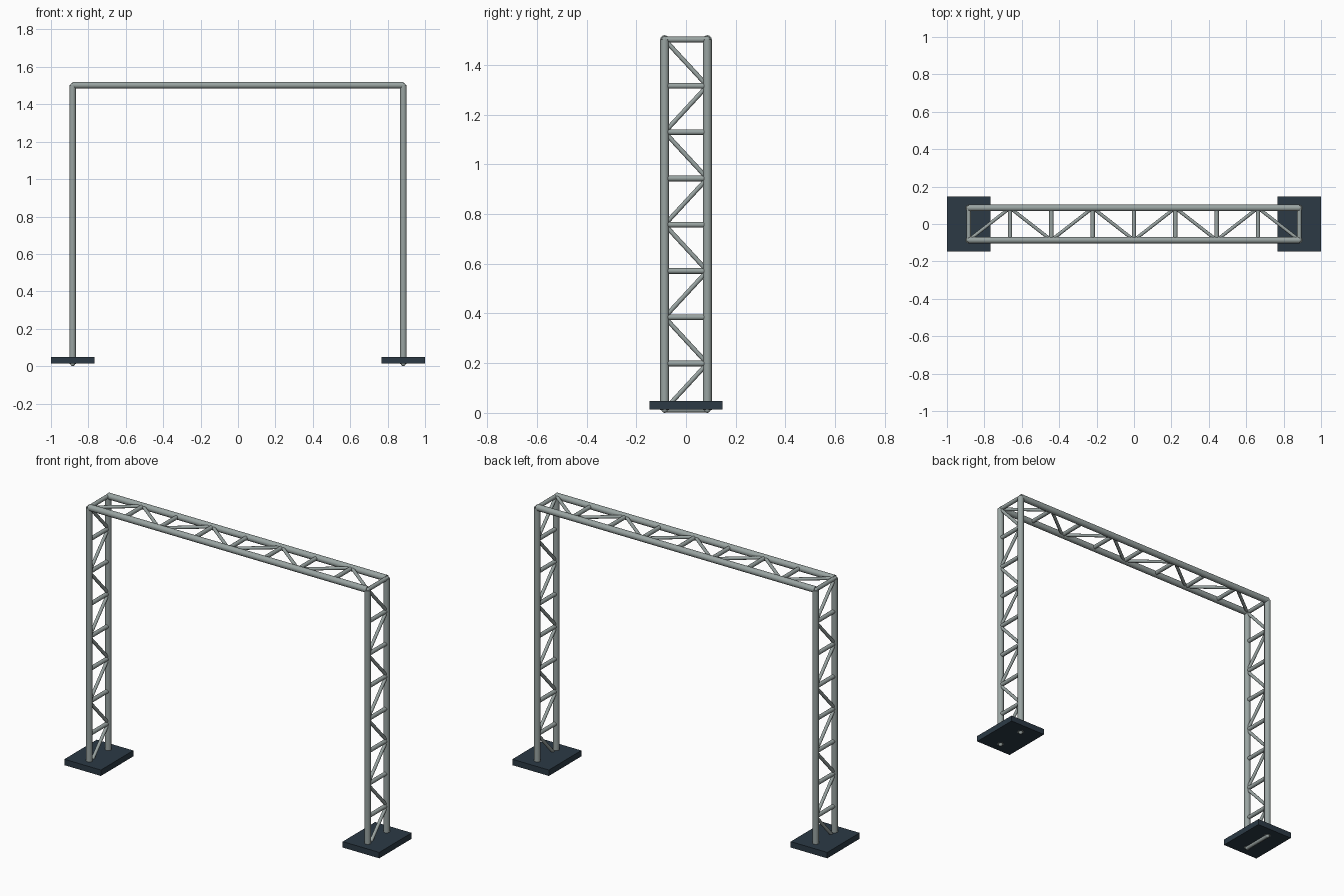
import bpy
import bmesh
from mathutils import Vector

if "Cube" in bpy.data.objects:
    bpy.data.objects.remove(bpy.data.objects["Cube"], do_unlink=True)

LEG_X = 0.884      # leg centre line
HALF = 0.086       # half spacing of the two chords
BOTTOM, TOP = 0.0125, 1.502
CHORD_R, RUNG_R, BRACE_R = 0.0178, 0.0115, 0.009
BAYS = 8


def make_material(name, rgb, rough):
    mat = bpy.data.materials.new(name)
    mat.use_nodes = True
    mat.diffuse_color = (*rgb, 1)
    bsdf = mat.node_tree.nodes["Principled BSDF"]
    bsdf.inputs["Base Color"].default_value = (*rgb, 1)
    bsdf.inputs["Roughness"].default_value = rough
    return mat


STEEL = make_material("grey_steel", (0.32, 0.37, 0.36), 0.5)
DARK = make_material("dark_slate", (0.025, 0.042, 0.06), 0.7)


def finish(name, bm, mat, smooth):
    mesh = bpy.data.meshes.new(name)
    bm.to_mesh(mesh)
    bm.free()
    mesh.materials.append(mat)
    obj = bpy.data.objects.new(name, mesh)
    bpy.context.collection.objects.link(obj)
    if smooth:
        bpy.ops.object.select_all(action="DESELECT")
        obj.select_set(True)
        bpy.context.view_layer.objects.active = obj
        bpy.ops.object.shade_smooth_by_angle()
    return obj


def add_tube(bm, a, b, radius):
    span = b - a
    made = bmesh.ops.create_cone(bm, cap_ends=True, segments=16, radius1=radius,
                                 radius2=radius, depth=span.length)
    verts = made["verts"]
    bmesh.ops.rotate(bm, verts=verts, matrix=span.to_track_quat("Z", "Y").to_matrix())
    bmesh.ops.translate(bm, verts=verts, vec=(a + b) / 2)


def add_joint(bm, centre):
    made = bmesh.ops.create_uvsphere(bm, u_segments=16, v_segments=8, radius=RUNG_R + 0.001)
    bmesh.ops.translate(bm, verts=made["verts"], vec=centre)


def ladder_truss(name, start, end, first_rung, last_rung):
    """Two parallel chords joined by rungs and a zigzag of braces."""
    side = Vector((0, HALF, 0))

    # Main chords with a rounded joint at each end
    bm = bmesh.new()
    for s in (-1, 1):
        add_tube(bm, start + side * s, end + side * s, CHORD_R)
        for point in (start, end):
            add_joint(bm, point + side * s)
    finish(name + "_chords", bm, STEEL, True)

    # Rungs across the chords
    points = [start.lerp(end, i / BAYS) for i in range(BAYS + 1)]
    bm = bmesh.new()
    for i in range(first_rung, last_rung + 1):
        add_tube(bm, points[i] - side, points[i] + side, RUNG_R)
    finish(name + "_rungs", bm, STEEL, True)

    # Alternating diagonal braces
    bm = bmesh.new()
    for i in range(BAYS):
        s = -1 if i % 2 == 0 else 1
        add_tube(bm, points[i] + side * s, points[i + 1] - side * s, BRACE_R)
    finish(name + "_braces", bm, STEEL, True)


# Legs and top beam; only the right leg has a rung under its base plate
for label, sign, first in (("left", 1, 1), ("right", -1, 0)):
    x = LEG_X * sign
    ladder_truss(label + "_leg", Vector((x, 0, BOTTOM)), Vector((x, 0, TOP)), first, BAYS - 1)

    # Base plate
    bm = bmesh.new()
    bmesh.ops.create_cube(bm, size=1)
    bmesh.ops.scale(bm, verts=bm.verts, vec=(0.232, 0.294, 0.034))
    bmesh.ops.translate(bm, verts=bm.verts, vec=(x, 0, 0.031))
    finish(label + "_base_plate", bm, DARK, False)

ladder_truss("top_beam", Vector((-LEG_X, 0, TOP)), Vector((LEG_X, 0, TOP)), 0, BAYS)
